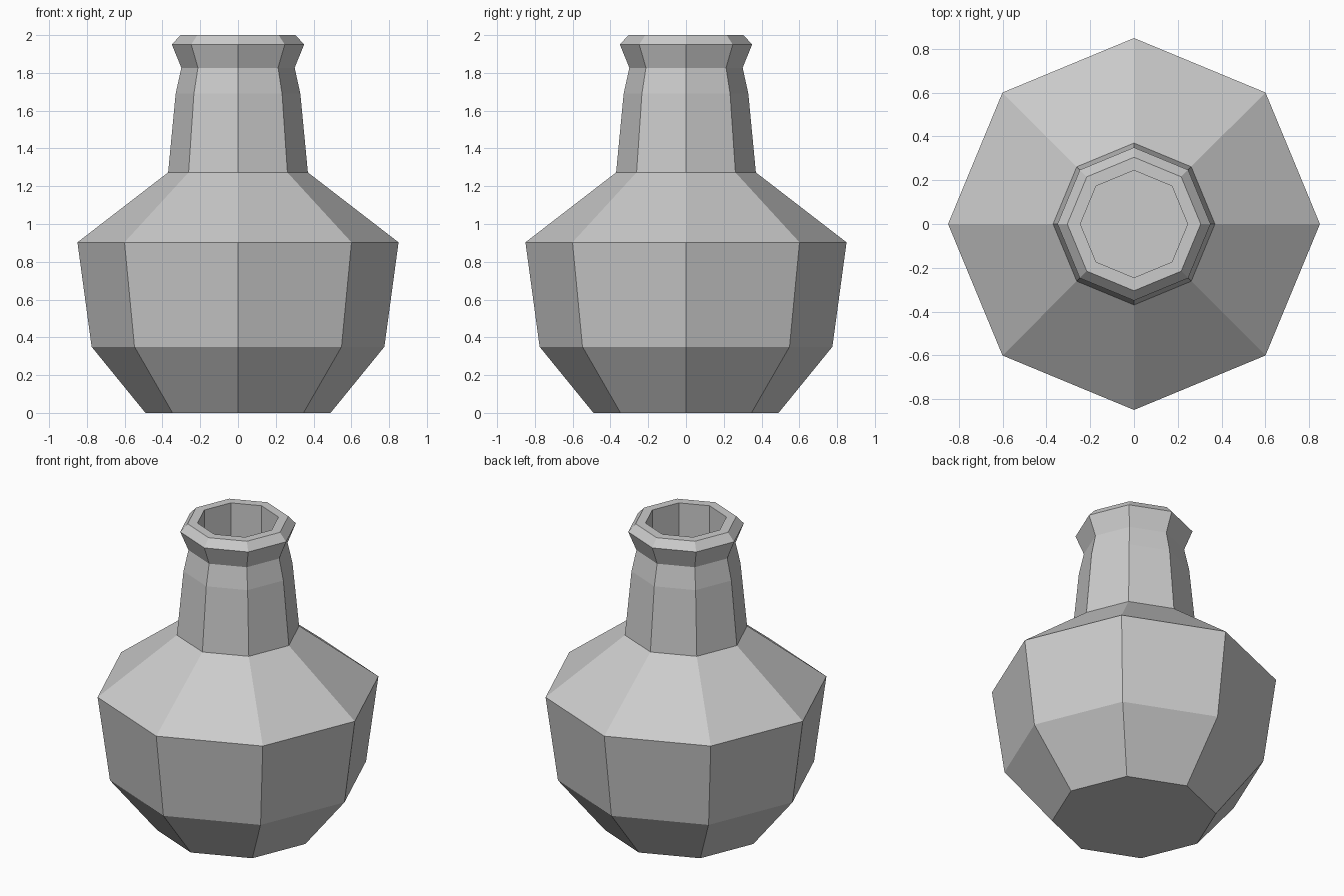
import bpy
import bmesh
from math import cos, sin, tau

cube = bpy.data.objects.get("Cube")
if cube:
    bpy.data.objects.remove(cube, do_unlink=True)

SIDES = 8

# Single plain grey
grey = bpy.data.materials.new("plain_grey")
grey.use_nodes = True
colour = (0.6, 0.6, 0.6, 1.0)
grey.diffuse_color = colour
grey.node_tree.nodes["Principled BSDF"].inputs["Base Color"].default_value = colour

# Profile as (radius, height): foot, belly, shoulder, neck, flared lip, bore
profile = [
    (0.49, 0.0), (0.775, 0.35), (0.85, 0.903), (0.37, 1.273),
    (0.33, 1.69), (0.30, 1.827), (0.35, 1.95), (0.305, 2.0),
    (0.245, 2.0), (0.245, 1.3),
]


def lathe(name, points, sides, material):
    """Spin a profile into a faceted body capped at both ends."""
    bm = bmesh.new()
    rings = [
        [bm.verts.new((r * cos(tau * i / sides), r * sin(tau * i / sides), z))
         for i in range(sides)]
        for r, z in points
    ]
    for low, high in zip(rings, rings[1:]):
        for i in range(sides):
            j = (i + 1) % sides
            bm.faces.new((low[i], low[j], high[j], high[i]))
    bm.faces.new(rings[0][::-1])   # underside
    bm.faces.new(rings[-1])        # floor of the bore
    bmesh.ops.recalc_face_normals(bm, faces=bm.faces[:])
    mesh = bpy.data.meshes.new(name)
    bm.to_mesh(mesh)
    bm.free()
    mesh.materials.append(material)
    obj = bpy.data.objects.new(name, mesh)
    bpy.context.collection.objects.link(obj)
    return obj


lathe("bottle_body", profile, SIDES, grey)
